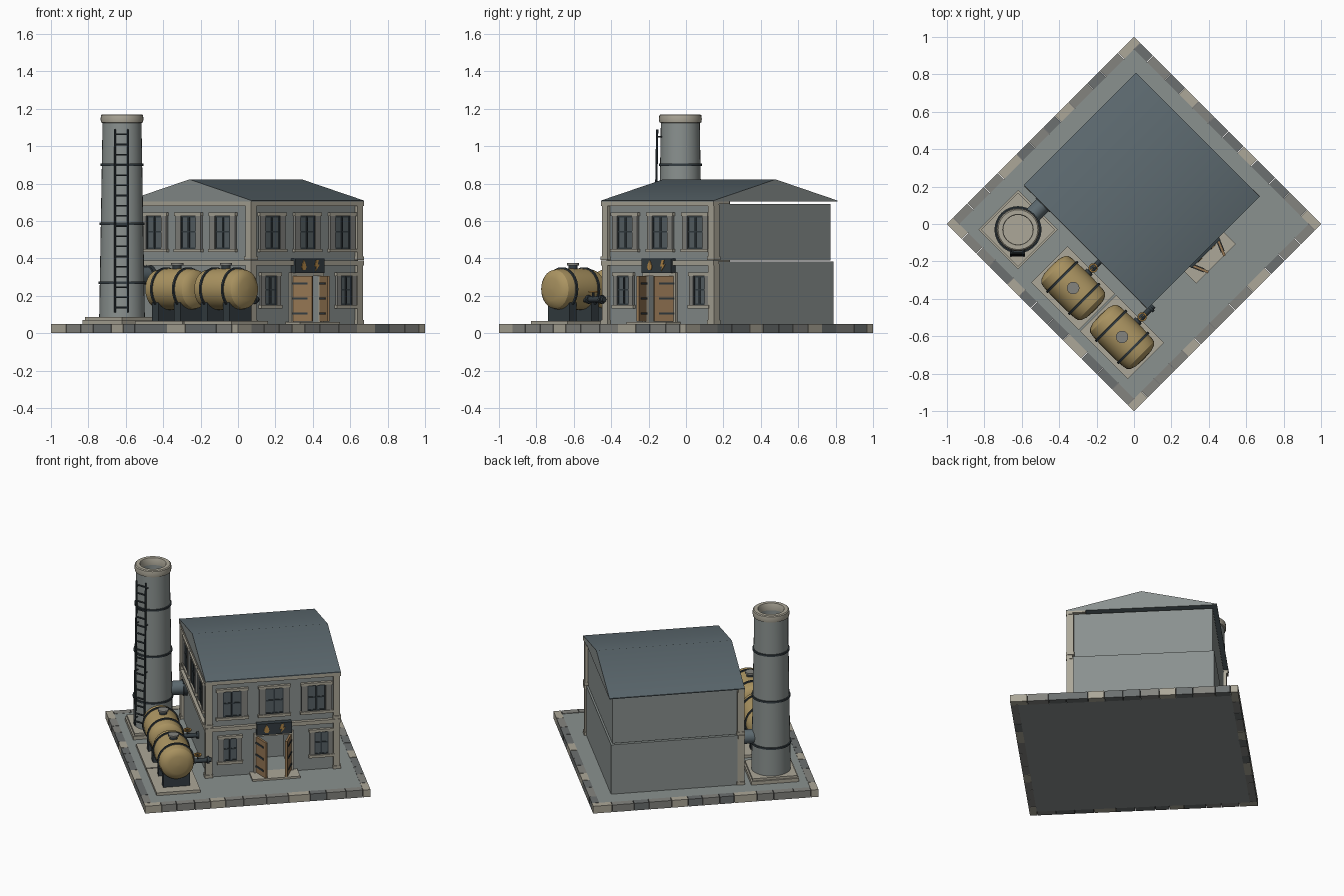
import bpy, bmesh, math, random
from mathutils import Matrix, Vector

if "Cube" in bpy.data.objects:
    bpy.data.objects.remove(bpy.data.objects["Cube"])

random.seed(4)
T, Rot = Matrix.Translation, Matrix.Rotation
PLOT = Rot(math.radians(45), 4, 'Z')      # the whole plot stands on its corner
ID = Matrix()


def lin(c):
    c /= 255
    return c / 12.92 if c < 0.04 else ((c + 0.055) / 1.055) ** 2.4


MATS = {}
for mat_name, rgb in {
        "wall grey": (138, 145, 143), "pale stone": (172, 167, 152),
        "mid stone": (132, 132, 127), "dark stone": (108, 112, 112),
        "roof slate": (93, 106, 112), "dark metal": (52, 61, 66),
        "tank tan": (172, 149, 98), "door wood": (150, 119, 84),
        "window glass": (88, 98, 102), "sign amber": (178, 135, 72)}.items():
    MATS[mat_name] = bpy.data.materials.new(mat_name)
    MATS[mat_name].diffuse_color = (*[lin(c) for c in rgb], 1)


class Part:
    """Collects shapes into one named object."""

    def __init__(self, name, frame=PLOT):
        self.name, self.frame, self.bm, self.mats = name, frame, bmesh.new(), []

    def faces(self, pts, polys, mat, m):
        if mat not in self.mats:
            self.mats.append(mat)
        vs = [self.bm.verts.new(self.frame @ m @ Vector(p)) for p in pts]
        made = []
        for p in polys:
            f = self.bm.faces.new([vs[i] for i in p])
            f.material_index = self.mats.index(mat)
            made.append(f)
        bmesh.ops.recalc_face_normals(self.bm, faces=made)
        return made

    def box(self, lo, hi, mat, m=ID):
        pts = [(x, y, z) for x in (lo[0], hi[0]) for y in (lo[1], hi[1]) for z in (lo[2], hi[2])]
        self.faces(pts, [(0, 1, 3, 2), (4, 6, 7, 5), (0, 4, 5, 1),
                         (2, 3, 7, 6), (0, 2, 6, 4), (1, 5, 7, 3)], mat, m)

    def lathe(self, prof, mat, m=ID, n=32, loop=False):
        k = len(prof)
        pts = [(r * math.cos(2 * math.pi * i / n), r * math.sin(2 * math.pi * i / n), z)
               for r, z in prof for i in range(n)]
        polys = [(j * n + i, j * n + (i + 1) % n, (j + 1) % k * n + (i + 1) % n, (j + 1) % k * n + i)
                 for j in range(k if loop else k - 1) for i in range(n)]
        if not loop:
            polys += [tuple(range(n)), tuple(range((k - 1) * n, k * n))]
        self.faces(pts, polys, mat, m)

    def rod(self, a, b, r, mat, n=12):
        d = Vector(b) - Vector(a)
        m = T(a) @ d.to_track_quat('Z', 'Y').to_matrix().to_4x4()
        self.lathe([(r, 0), (r, d.length)], mat, m, n)

    def prism(self, outline, y0, y1, mat, m=ID):
        n = len(outline)
        pts = [(x, y, z) for y in (y0, y1) for x, z in outline]
        polys = [tuple(range(n)), tuple(range(n, 2 * n))]
        polys += [(i, (i + 1) % n, n + (i + 1) % n, n + i) for i in range(n)]
        return self.faces(pts, polys, mat, m)

    def done(self):
        me = bpy.data.meshes.new(self.name)
        self.bm.to_mesh(me)
        self.bm.free()
        for k in self.mats:
            me.materials.append(MATS[k])
        ob = bpy.data.objects.new(self.name, me)
        bpy.context.collection.objects.link(ob)
        return ob


# Ground slab and border stones
H, W = 0.707, 0.046
p = Part("ground_slab")
p.box((-H + W, -H + W, 0), (H - W, H - W, 0.047), "wall grey")
p.done()
p = Part("border_stones")
for side in range(4):
    m = Rot(side * math.pi / 2, 4, 'Z')
    lens = [random.uniform(0.09, 0.15) for _ in range(12)]
    scale, x = (2 * H - W) / sum(lens), -H
    for i, ln in enumerate(lens):
        mat = "pale stone" if i % 4 == 0 else random.choice(["mid stone", "dark stone", "mid stone", "dark stone"])
        p.box((x, -H, 0), (x + ln * scale - 0.003, -H + W, 0.05 - random.uniform(0, 0.002)), mat, m)
        x += ln * scale
p.done()

# Storeys, with a doorway recess cut in the lower one
p = Part("lower_storey")
p.box((-0.25, -0.35, 0.045), (0.567, 0.547, 0.383), "wall grey")
lower = p.done()
p = Part("upper_storey")
p.box((-0.25, -0.35, 0.388), (0.557, 0.537, 0.69), "wall grey")
p.done()
p = Part("doorway_cutter")
p.box((0.06, -0.5, 0.06), (0.26, -0.15, 0.31), "wall grey")
cutter = p.done()
cutter.hide_render = True
cutter.hide_set(True)
mod = lower.modifiers.new("doorway", 'BOOLEAN')
mod.object, mod.operation, mod.solver = cutter, 'DIFFERENCE', 'EXACT'

# Gable roof, ridge across the plot
p = Part("roof")
turn = Rot(math.pi / 2, 4, 'Z')          # outline x runs along the depth
roof = p.prism([(-0.372, 0.703), (0.565, 0.703), (0.565, 0.709), (0.097, 0.822), (-0.372, 0.709)],
               0.27, -0.58, "roof slate", turn)
p.mats.append("wall grey")
for f in roof[:2]:
    f.material_index = 1
p.done()

# Corner pilasters, belt course and cornice on the two street sides
p = Part("pilasters")
for x, y in ((-0.268, -0.367), (0.535, -0.367), (-0.268, 0.512)):
    for z0, z1 in ((0.05, 0.37), (0.39, 0.685)):
        p.box((x, y, z0), (x + 0.042, y + 0.042, z1), "pale stone")
        p.box((x - 0.005, y - 0.005, z0), (x + 0.047, y + 0.047, z0 + 0.02), "pale stone")
p.done()
p = Part("cornices")
for z0, z1, o in ((0.362, 0.388, 0.012), (0.68, 0.703, 0.012)):
    p.box((-0.26 - o, -0.36 - o, z0), (0.568 + o, -0.33, z1), "pale stone")
    p.box((-0.26 - o, -0.33, z0), (-0.23, 0.55 + o, z1), "pale stone")
p.box((0.55, -0.33, 0.69), (0.58, -0.25, 0.703), "pale stone")
p.done()

# Windows
FRONT = T((0, -0.35, 0))
LEFT = T((-0.25, 0, 0)) @ Rot(-math.pi / 2, 4, 'Z')


def window(p, wall, s, z0, z1, w):
    m = wall @ T((s, 0, 0))
    h, side = w / 2, w * 0.2
    p.box((-h, -0.004, z0), (h, 0.01, z1), "window glass", m)
    for k in (-1, 1):
        a, b = sorted((k * h, k * (h - side)))
        p.box((a, -0.014, z0), (b, 0.01, z1), "mid stone", m)
    p.box((-h - 0.006, -0.018, z1 - 0.014), (h + 0.006, 0.01, z1 + 0.004), "pale stone", m)
    p.box((-h - 0.008, -0.02, z0 - 0.012), (h + 0.008, 0.01, z0 + 0.006), "pale stone", m)
    for x in (-h + side, 0, h - side):
        p.box((x - 0.005, -0.01, z0), (x + 0.005, 0.005, z1 - 0.01), "dark metal", m)
    for z in (z0 + 0.01, z0 + (z1 - z0) * 0.5, z1 - 0.018):
        p.box((-h + side, -0.009, z - 0.004), (h - side, 0.005, z + 0.004), "dark metal", m)


p = Part("windows")
for k in (-1, 0, 1):
    window(p, FRONT, 0.165 + k * 0.265, 0.445, 0.64, 0.19)
    window(p, LEFT, -0.115 + k * 0.26, 0.445, 0.64, 0.19)
for s in (-0.113, 0.46):
    window(p, FRONT, s, 0.145, 0.32, 0.145)
p.done()

# Door frame, step, open leaves and sign
p = Part("door_frame")
for x in (0.035, 0.26):
    p.box((x, -0.365, 0.05), (x + 0.025, -0.34, 0.315), "pale stone")
p.box((0.035, -0.365, 0.305), (0.285, -0.34, 0.325), "pale stone")
p.done()
p = Part("door_step")
p.box((0.01, -0.46, 0.045), (0.31, -0.34, 0.06), "pale stone")
p.done()
p = Part("door_leaves")
for k in (-1, 1):
    m = T((0.16 + k * 0.104, -0.362, 0)) @ Matrix.Diagonal((-k, 1, 1, 1)) @ Rot(math.radians(-67), 4, 'Z')
    p.box((0, -0.007, 0.063), (0.11, 0.007, 0.305), "door wood", m)
    for z in (0.105, 0.185, 0.265):
        p.box((0, -0.011, z - 0.006), (0.085, 0.011, z + 0.006), "dark metal", m)
p.done()
p = Part("door_sign")
p.box((0.05, -0.385, 0.322), (0.27, -0.34, 0.398), "dark metal")
drop = [(0, 0.03), (0.013, 0.008), (0.017, -0.008), (0.01, -0.022),
        (-0.01, -0.022), (-0.017, -0.008), (-0.013, 0.008)]
bolt = [(0.012, 0.03), (0.004, 0.006), (0.019, 0.006), (-0.01, -0.028), (-0.003, -0.003), (-0.017, -0.003), (-0.006, 0.03)]
p.prism(drop, -0.389, -0.384, "sign amber", T((0.112, 0, 0.36)))
p.prism(bolt, -0.389, -0.384, "sign amber", T((0.21, 0, 0.36)))
p.done()

# Chimney stack: plinth, hollow shaft, bands, cap, flue
CX, CY = -0.46, 0.417
at = T((CX, CY, 0))
p = Part("chimney_plinth")
p.box((-0.15, -0.15, 0.045), (0.15, 0.15, 0.07), "pale stone", at)
p.box((-0.14, -0.14, 0.07), (0.14, 0.14, 0.085), "pale stone", at)
p.done()
p = Part("chimney_shaft")
p.lathe([(0.122, 0.085), (0.104, 1.13), (0.08, 1.13), (0.08, 0.085)], "wall grey", at, 32, True)
p.done()
p = Part("chimney_cap")
p.lathe([(0.1, 1.122), (0.112, 1.127), (0.115, 1.145), (0.112, 1.165), (0.106, 1.17),
         (0.082, 1.17), (0.079, 1.165), (0.079, 1.122)], "pale stone", at, 32, True)
p.done()
p = Part("chimney_bands")
for z in (0.27, 0.585, 0.90):
    r = 0.122 - 0.018 * (z - 0.085) / 1.045
    p.lathe([(r - 0.005, z - 0.007), (r + 0.007, z - 0.006), (r + 0.007, z + 0.006), (r - 0.005, z + 0.007)],
            "dark metal", at, 32, True)
p.done()
p = Part("flue_pipe")
p.rod((CX + 0.105, CY, 0.31), (-0.24, CY, 0.31), 0.045, "roof slate", 20)
p.rod((-0.275, CY, 0.31), (-0.25, CY, 0.31), 0.053, "dark metal", 20)
p.done()

# Ladder on the front of the chimney
p = Part("ladder", ID)
for x in (-0.657, -0.588):
    p.rod((x, -0.17, 0.11), (x, -0.154, 1.09), 0.006, "dark metal", 8)
    for z in (0.16, 0.48, 0.8, 1.05):
        y = -0.17 + 0.016 * (z - 0.11) / 0.98
        p.rod((x, y, z), (x, y + 0.045, z), 0.004, "dark metal", 6)
for i in range(18):
    t = (i + 0.5) / 18
    y, z = -0.17 + 0.016 * t, 0.11 + 0.98 * t
    p.rod((-0.657, y, z), (-0.588, y, z), 0.005, "dark metal", 6)
p.done()

# Two fuel tanks with pads, cradles, bands, hatches and outlet pipes
half = [(0.005, -0.167), (0.06, -0.163), (0.088, -0.153), (0.103, -0.138), (0.108, -0.115), (0.111, -0.05)]
barrel = half + [(r, -z) for r, z in reversed(half)]
for name, y in (("rear_tank", -0.012), ("front_tank", -0.382)):
    m = T((-0.472, y, 0.235)) @ Rot(math.pi / 2, 4, 'X')
    p = Part(name)
    p.lathe(barrel, "tank tan", m)
    p.done()
    p = Part(name + "_fittings")
    p.box((-0.61, y - 0.18, 0.045), (-0.335, y + 0.18, 0.066), "pale stone")
    for k in (-0.083, 0.083):
        p.lathe([(0.105, k - 0.007), (0.117, k - 0.006), (0.117, k + 0.006), (0.105, k + 0.007)], "dark metal", m, 32, True)
        p.box((-0.555, y + k - 0.025, 0.066), (-0.389, y + k + 0.025, 0.165), "dark metal")
    p.rod((-0.472, y, 0.335), (-0.472, y, 0.365), 0.024, "dark metal", 20)
    p.rod((-0.472, y, 0.362), (-0.472, y, 0.374), 0.033, "mid stone", 20)
    end = -0.235
    p.rod((-0.40, y, 0.18), (end, y, 0.18), 0.015, "dark metal")
    for x in (-0.36, end - 0.028):
        p.rod((x, y, 0.18), (x + 0.014, y, 0.18), 0.023, "dark metal", 16)
    # valve stem and hand wheel
    p.rod((-0.32, y, 0.18), (-0.32, y, 0.222), 0.006, "dark metal", 8)
    p.lathe([(0.017, -0.004), (0.025, -0.004), (0.025, 0.004), (0.017, 0.004)], "sign amber", T((-0.32, y, 0.22)), 16, True)
    p.box((-0.338, y - 0.003, 0.218), (-0.302, y + 0.003, 0.222), "sign amber")
    p.done()

# Smooth round parts, keep hard edges
for ob in bpy.context.view_layer.objects:
    if not ob.hide_render:
        ob.select_set(True)
        bpy.context.view_layer.objects.active = ob
bpy.ops.object.shade_smooth_by_angle(angle=math.radians(32))

for m in bpy.data.materials:
    if m.users and not m.is_grease_pencil:
        m.use_nodes = True
        m.node_tree.nodes["Principled BSDF"].inputs["Base Color"].default_value = m.diffuse_color
